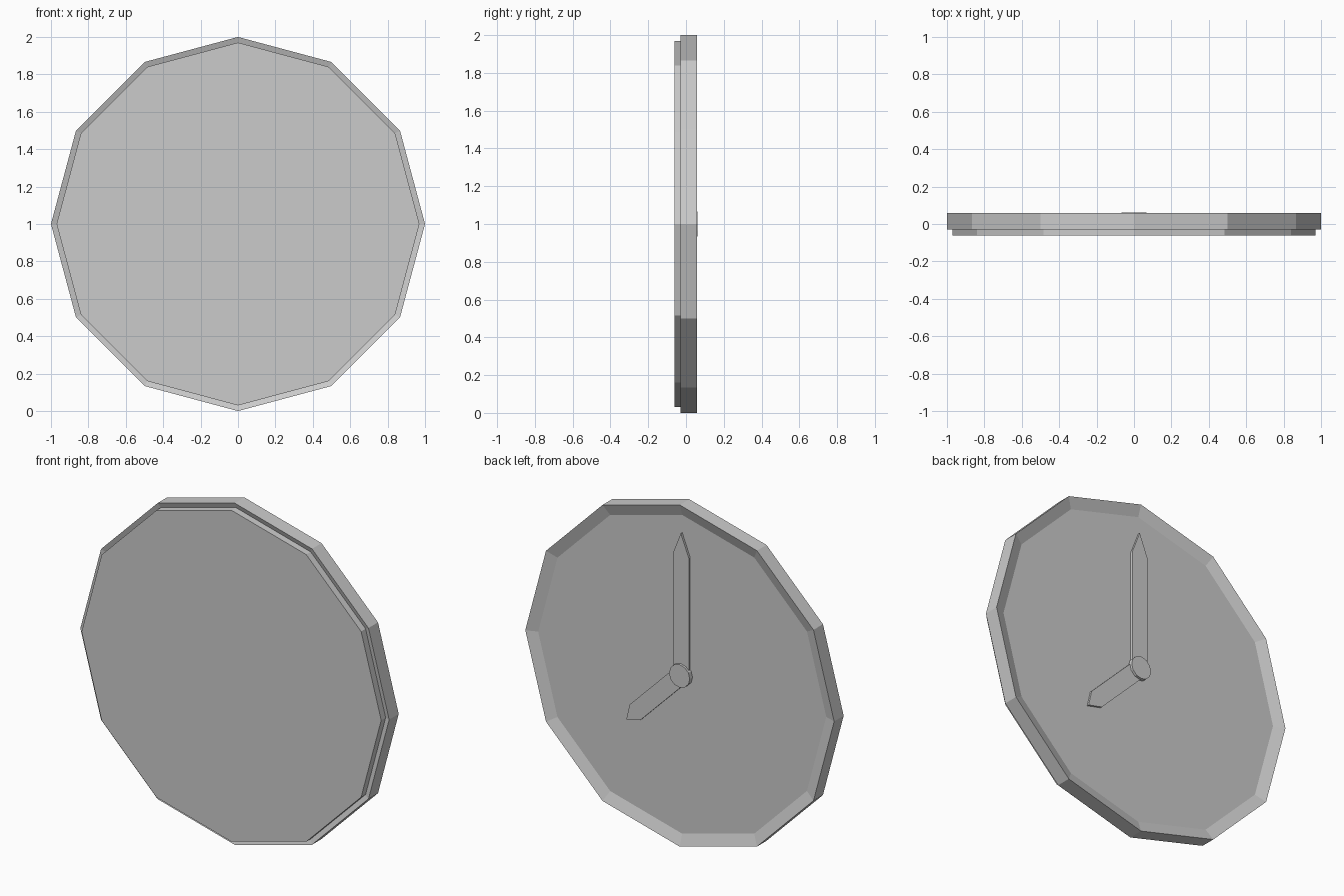
import bpy, bmesh
from math import sin, cos, pi, radians

if "Cube" in bpy.data.objects:
    bpy.data.objects.remove(bpy.data.objects["Cube"])


def finish(name, bm):
    bmesh.ops.recalc_face_normals(bm, faces=bm.faces[:])
    me = bpy.data.meshes.new(name)
    bm.to_mesh(me)
    bm.free()
    ob = bpy.data.objects.new(name, me)
    bpy.context.collection.objects.link(ob)
    ob.location.z = 1.0
    return ob


def turned(name, profile, sides=12):
    """Faceted solid around the y axis from (radius, y) pairs, capped at both ends."""
    bm = bmesh.new()
    rings = [[bm.verts.new((r * cos(2 * pi * i / sides), y, r * sin(2 * pi * i / sides)))
              for i in range(sides)] for r, y in profile]
    for a, b in zip(rings, rings[1:]):
        for i in range(sides):
            j = (i + 1) % sides
            bm.faces.new((a[i], a[j], b[j], b[i]))
    bm.faces.new(rings[0])
    bm.faces.new(rings[-1])
    return finish(name, bm)


def hand(name, length, half_width, angle, y0, y1):
    """Pointed flat hand, angle measured about the y axis from straight up."""
    s = length * 0.84
    outline = [(-half_width, 0), (half_width, 0), (half_width, s), (0, length), (-half_width, s)]
    bm = bmesh.new()
    face = bm.faces.new([bm.verts.new((x, y0, z)) for x, z in outline])
    ext = bmesh.ops.extrude_face_region(bm, geom=[face])["geom"]
    bmesh.ops.translate(bm, vec=(0, y1 - y0, 0),
                        verts=[g for g in ext if isinstance(g, bmesh.types.BMVert)])
    # keep the starting face so the hand is a closed solid
    if not face.is_valid:
        bm.faces.new([v for v in bm.verts if abs(v.co.y - y0) < 1e-6])
    ob = finish(name, bm)
    ob.rotation_euler.y = angle
    return ob


FACE = 0.035

# Case with dished rim on both sides; dial is recessed on the +y side
turned("clock_case", [(0.933, FACE), (1.0, 0.058), (1.0, -0.03), (0.933, -0.007)])

# Mounting plate on the opposite side
turned("mounting_plate", [(0.97, -0.007), (0.97, -0.061)])

# Hands and centre hub
hand("minute_hand", 0.83, 0.052, 0, FACE - 0.004, FACE + 0.013)
hand("hour_hand", 0.50, 0.05, radians(135), FACE - 0.004, FACE + 0.012)
turned("hub", [(0.067, FACE - 0.004), (0.067, 0.061)])
